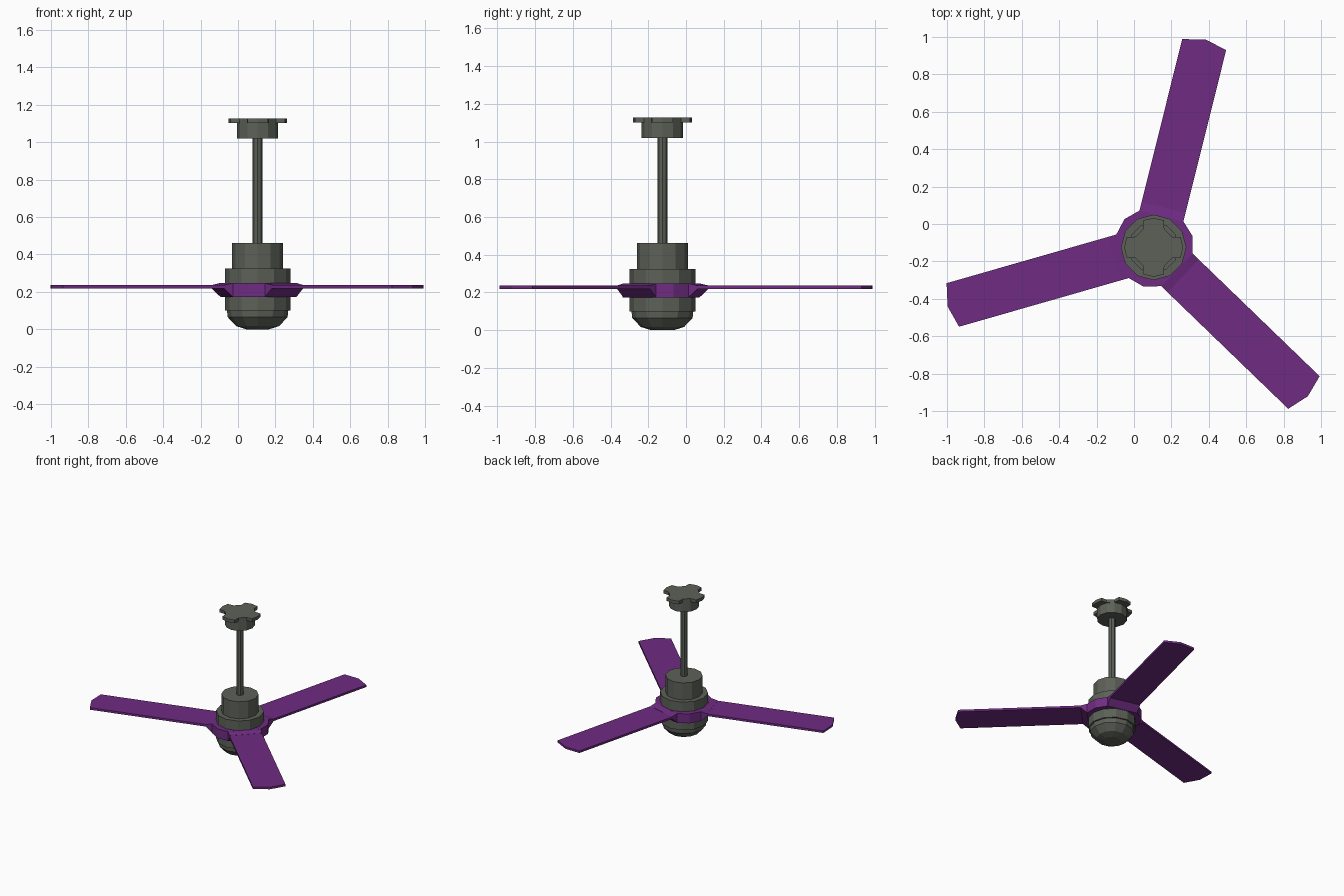
import bpy, bmesh, math
from mathutils import Matrix

if "Cube" in bpy.data.objects:
    bpy.data.objects.remove(bpy.data.objects["Cube"])

CX, CY = 0.105, -0.125          # fan axis
ANGLES = [76, 196, 316]         # blade directions


def material(name, col):
    m = bpy.data.materials.new(name)
    m.diffuse_color = (*col, 1)
    m.use_nodes = True
    m.node_tree.nodes["Principled BSDF"].inputs["Base Color"].default_value = m.diffuse_color
    return m


GREY = material("dark grey metal", (0.108, 0.120, 0.098))
PURPLE = material("purple", (0.160, 0.025, 0.225))


def finish(name, bm, mat):
    bmesh.ops.recalc_face_normals(bm, faces=bm.faces)
    me = bpy.data.meshes.new(name)
    bm.to_mesh(me)
    bm.free()
    me.materials.append(mat)
    ob = bpy.data.objects.new(name, me)
    ob.location = (CX, CY, 0)
    bpy.context.collection.objects.link(ob)
    return ob


def lathe(name, profile, sides, mat):
    """Faceted solid of revolution from (radius, z) points."""
    bm = bmesh.new()
    rings = []
    for r, z in profile:
        rings.append([bm.verts.new((r * math.cos(2 * math.pi * i / sides),
                                    r * math.sin(2 * math.pi * i / sides), z))
                      for i in range(sides)])
    for a, b in zip(rings, rings[1:]):
        for i in range(sides):
            j = (i + 1) % sides
            bm.faces.new((a[i], a[j], b[j], b[i]))
    bm.faces.new(rings[0])
    bm.faces.new(rings[-1])
    return finish(name, bm, mat)


def prism(bm, pts, z0, z1):
    """Extrude an outline between two heights."""
    lo = [bm.verts.new((x, y, z0)) for x, y in pts]
    hi = [bm.verts.new((x, y, z1)) for x, y in pts]
    bm.faces.new(lo)
    bm.faces.new(hi)
    for i in range(len(pts)):
        j = (i + 1) % len(pts)
        bm.faces.new((lo[i], lo[j], hi[j], hi[i]))
    return lo + hi


# Motor housing with rounded bottom cap, and the upper housing
lathe("motor_housing", [(0.06, 0.0), (0.115, 0.017), (0.16, 0.065), (0.164, 0.1),
                        (0.175, 0.1), (0.175, 0.325)], 12, GREY)
lathe("upper_housing", [(0.136, 0.32), (0.136, 0.462)], 12, GREY)

# Down rod and ceiling cup
lathe("down_rod", [(0.027, 0.455), (0.027, 1.03)], 8, GREY)
lathe("ceiling_cup", [(0.11, 1.02), (0.11, 1.105)], 12, GREY)

# Four-lobed ceiling plate
bm = bmesh.new()
lobe = [(0.145, -0.055), (0.157, 0.0), (0.145, 0.055), (0.098, 0.057), (0.057, 0.098)]
outline = []
for k in range(4):
    c, s = round(math.cos(k * math.pi / 2)), round(math.sin(k * math.pi / 2))
    for x, y in lobe:
        outline.append((c * x - s * y, s * x + c * y))
prism(bm, outline, 1.102, 1.127)
finish("ceiling_plate", bm, GREY)

# Ring that carries the blades
bm = bmesh.new()
ring = []
for a in ANGLES:
    for off, r in ((-35, 0.211), (35, 0.211), (60, 0.217)):
        t = math.radians(a + off)
        ring.append((r * math.cos(t), r * math.sin(t)))
prism(bm, ring, 0.173, 0.248)
finish("blade_ring", bm, PURPLE)

# Blades, each with a tapered root bracket
for n, a in enumerate(ANGLES, 1):
    rot = Matrix.Rotation(math.radians(a), 3, 'Z')
    bm = bmesh.new()
    prism(bm, [(0.16, -0.121), (1.117, -0.121), (1.146, 0.0), (1.117, 0.121),
               (0.16, 0.121)], 0.219, 0.236)
    bmesh.ops.rotate(bm, matrix=rot, verts=bm.verts)
    finish(f"blade_{n}", bm, PURPLE)

    bm = bmesh.new()
    vs = prism(bm, [(0.172, -0.121), (0.22, -0.121), (0.22, 0.121), (0.172, 0.121)],
               0.173, 0.248)
    for v in vs:
        if v.co.x > 0.2:
            v.co.z = 0.218 if v.co.z < 0.2 else 0.237
    bmesh.ops.rotate(bm, matrix=rot, verts=bm.verts)
    finish(f"blade_bracket_{n}", bm, PURPLE)
